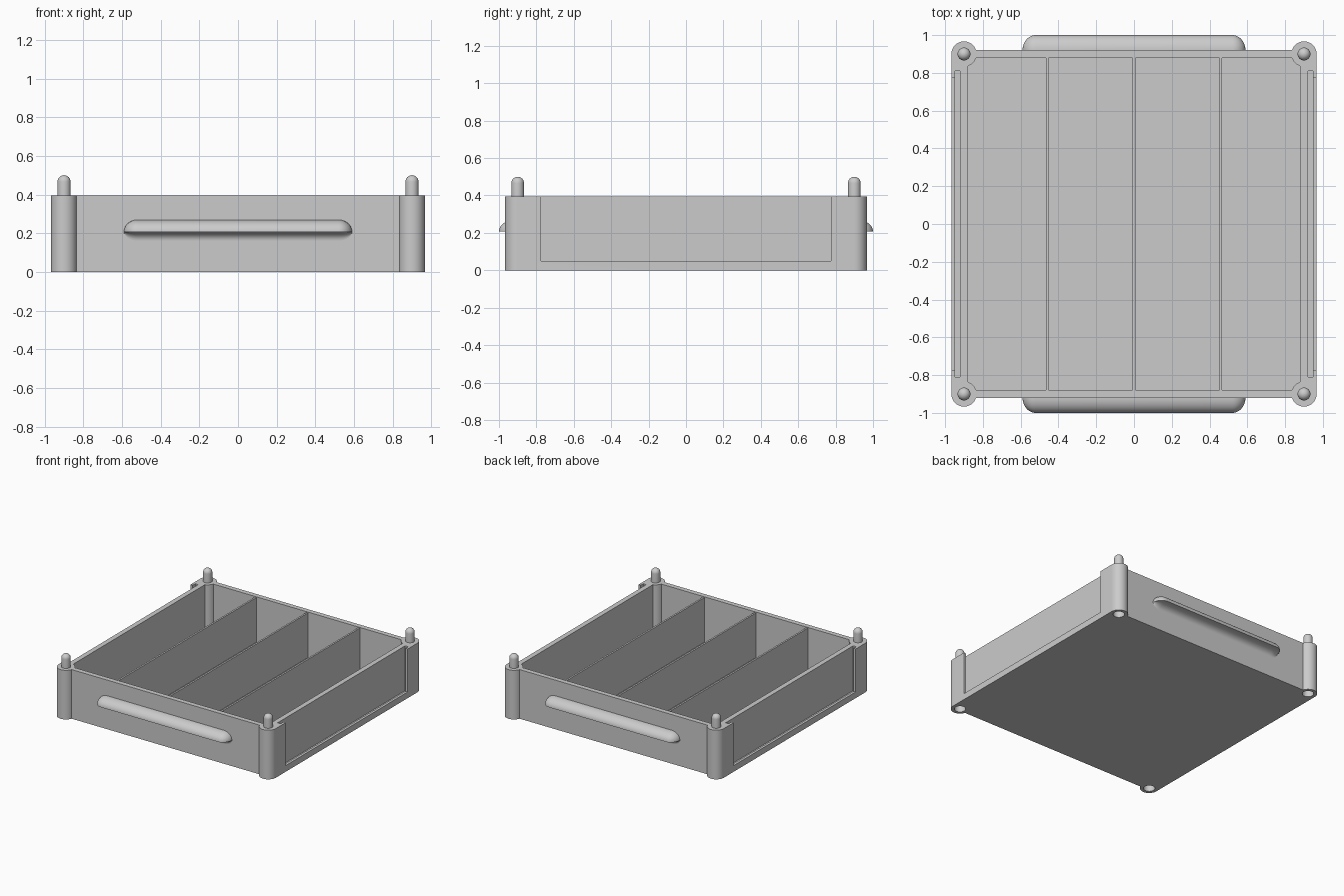
import bpy, bmesh, math
from mathutils import Matrix, Vector

old = bpy.data.objects.get("Cube")
if old:
    bpy.data.objects.remove(old, do_unlink=True)

grey = bpy.data.materials.new("plain grey")
grey.use_nodes = True
grey.diffuse_color = (0.6, 0.6, 0.6, 1)
grey.node_tree.nodes["Principled BSDF"].inputs["Base Color"].default_value = (0.6, 0.6, 0.6, 1)

W, D = 0.967, 0.92       # outer half width and half depth
INNER = 0.88             # half size of the inside
H = 0.395                # rim height
FLOOR = 0.03
POST, POST_R = 0.9, 0.067
CORNERS = [(sx, sy) for sy in (-1, 1) for sx in (-1, 1)]


def finish(name, bm):
    bmesh.ops.recalc_face_normals(bm, faces=bm.faces)
    mesh = bpy.data.meshes.new(name)
    bm.to_mesh(mesh)
    bm.free()
    mesh.materials.append(grey)
    obj = bpy.data.objects.new(name, mesh)
    bpy.context.collection.objects.link(obj)
    return obj


def box(name, lo, hi):
    lo, hi = Vector(lo), Vector(hi)
    bm = bmesh.new()
    bmesh.ops.create_cube(bm, size=1, matrix=Matrix.Translation((lo + hi) / 2)
                          @ Matrix.Diagonal((hi - lo).to_4d()))
    return finish(name, bm)


def cylinder(name, x, y, z0, z1, r):
    bm = bmesh.new()
    bmesh.ops.create_cone(bm, cap_ends=True, segments=48, radius1=r, radius2=r, depth=z1 - z0,
                          matrix=Matrix.Translation((x, y, (z0 + z1) / 2)))
    return finish(name, bm)


def select(obj):
    bpy.ops.object.select_all(action='DESELECT')
    obj.select_set(True)
    bpy.context.view_layer.objects.active = obj


def combine(target, other, operation):
    mod = target.modifiers.new(operation, 'BOOLEAN')
    mod.operation, mod.solver, mod.object = operation, 'EXACT', other
    select(target)
    bpy.ops.object.modifier_apply(modifier=mod.name)
    bpy.data.objects.remove(other, do_unlink=True)


def smooth(obj):
    select(obj)
    bpy.ops.object.shade_smooth_by_angle(angle=math.radians(35))


# Tray: notched outline, hollowed, with round corner posts
bm = bmesh.new()
quarter = [(W, POST), (POST, POST), (POST, D)]
plan = []
for sx, sy in [(1, 1), (-1, 1), (-1, -1), (1, -1)]:
    pts = quarter if sx * sy > 0 else quarter[::-1]
    plan += [(sx * x, sy * y, 0) for x, y in pts]
base = bm.faces.new([bm.verts.new(p) for p in plan])
top = bmesh.ops.extrude_face_region(bm, geom=[base])["geom"]
bmesh.ops.translate(bm, vec=(0, 0, H), verts=[v for v in top if isinstance(v, bmesh.types.BMVert)])
tray = finish("tray", bm)
combine(tray, box("cavity", (-INNER, -INNER, FLOOR), (INNER, INNER, 1)), 'DIFFERENCE')
for sx, sy in CORNERS:
    combine(tray, cylinder("post", sx * POST, sy * POST, 0, H, POST_R), 'UNION')

# Sockets under the posts
for sx, sy in CORNERS:
    combine(tray, cylinder("socket", sx * POST, sy * POST, -0.1, 0.11, 0.042), 'DIFFERENCE')

# Side panel slots and their open windows
for s in (-1, 1):
    for half, z, near, far in ((0.81, 0.035, 0.92, 0.947), (0.775, 0.05, 0.935, 1.1)):
        x0, x1 = sorted((s * near, s * far))
        combine(tray, box("slot", (x0, -half, z), (x1, half, 1)), 'DIFFERENCE')
smooth(tray)

# Dividers
for name, x in (("left_divider", 0.46), ("middle_divider", 0), ("right_divider", -0.46)):
    box(name, (x - 0.007, -INNER - 0.01, FLOOR - 0.01), (x + 0.007, INNER + 0.01, H - 0.006))

# Stacking pegs with domed tops
for sx, sy in CORNERS:
    bm = bmesh.new()
    r, z = 0.034, 0.466
    arc = [math.pi / 2 * i / 8 for i in range(9)]
    outline = [(r, H - 0.02)] + [(r * math.cos(a), z + r * math.sin(a)) for a in arc]
    verts = [bm.verts.new((rad, 0, h)) for rad, h in outline]
    edges = [bm.edges.new(pair) for pair in zip(verts, verts[1:])]
    bmesh.ops.spin(bm, geom=verts + edges, cent=(0, 0, 0), axis=(0, 0, 1),
                   angle=math.tau, steps=32)
    bmesh.ops.remove_doubles(bm, verts=bm.verts, dist=1e-5)
    bmesh.ops.translate(bm, vec=(sx * POST, sy * POST, 0), verts=bm.verts)
    side = ("front" if sy < 0 else "back") + ("_left" if sx > 0 else "_right")
    smooth(finish(side + "_peg", bm))

# Handles: rounded lip above, hollow cove below, tapering to round ends
REACH, RISE, DROP, LIP = 0.08, 0.062, 0.045, 0.207
steps = [math.pi / 2 * i / 10 for i in range(11)]
section = [(REACH * math.sin(a), RISE * math.cos(a)) for a in steps]
section += [(0.06 * (1 - math.sin(a)), -DROP * (1 - math.cos(a))) for a in steps]
section += [(-0.01, -DROP), (-0.01, RISE)]
END = 0.07
taper = [(0.59 - END + END * math.sin(a), max(math.cos(a), 0.02)) for a in steps]
stations = [(-x, s) for x, s in reversed(taper)] + taper
for name, sy in (("front_handle", -1), ("back_handle", 1)):
    bm = bmesh.new()
    rings = [[bm.verts.new((x, sy * (D + s * o), LIP + s * h)) for o, h in section]
             for x, s in stations]
    n = len(section)
    for a, b in zip(rings, rings[1:]):
        for i in range(n):
            j = (i + 1) % n
            bm.faces.new((a[i], a[j], b[j], b[i]))
    bm.faces.new(rings[0])
    bm.faces.new(rings[-1])
    smooth(finish(name, bm))
